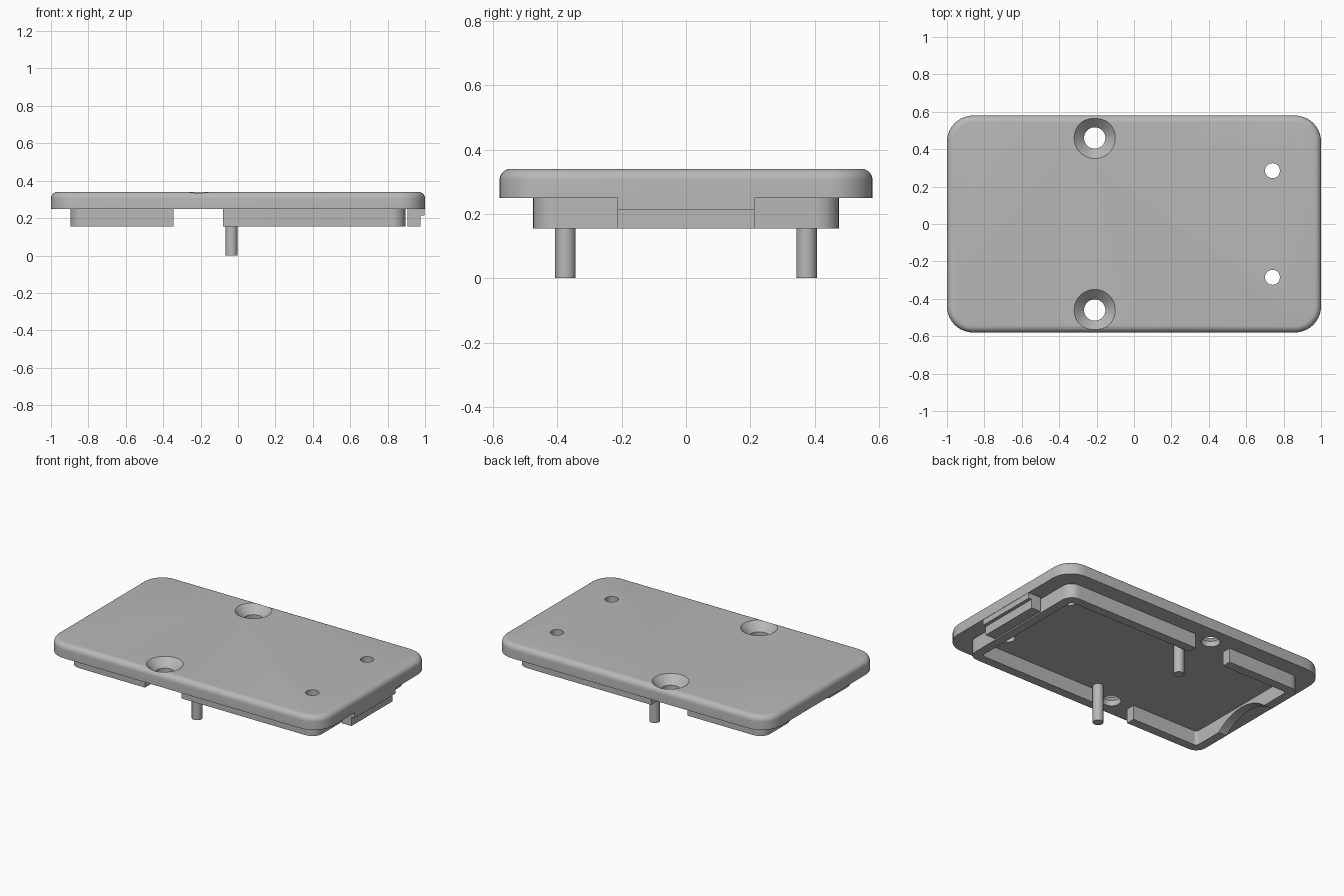
import bpy, bmesh, math
from math import cos, sin, pi

cube = bpy.data.objects.get("Cube")
if cube:
    bpy.data.objects.remove(cube, do_unlink=True)

grey = bpy.data.materials.new("light grey")
grey.use_nodes = True
colour = (0.48, 0.48, 0.48, 1)
grey.diffuse_color = colour
grey.node_tree.nodes["Principled BSDF"].inputs["Base Color"].default_value = colour


def make_object(name, bm):
    bmesh.ops.recalc_face_normals(bm, faces=bm.faces)
    mesh = bpy.data.meshes.new(name)
    bm.to_mesh(mesh)
    bm.free()
    mesh.materials.append(grey)
    obj = bpy.data.objects.new(name, mesh)
    bpy.context.collection.objects.link(obj)
    return obj


def loft(name, rings):
    """Skin a stack of equal-length rings and cap both ends."""
    bm = bmesh.new()
    loops = [[bm.verts.new(p) for p in ring] for ring in rings]
    for low, high in zip(loops, loops[1:]):
        for i in range(len(low)):
            j = (i + 1) % len(low)
            bm.faces.new((low[i], low[j], high[j], high[i]))
    bm.faces.new(loops[0])
    bm.faces.new(loops[-1])
    return make_object(name, bm)


def rounded_ring(hx, hy, r, z, steps=10):
    ring = []
    for k, (sx, sy) in enumerate([(1, 1), (-1, 1), (-1, -1), (1, -1)]):
        for i in range(steps + 1):
            a = (k + i / steps) * pi / 2
            ring.append((sx * (hx - r) + r * cos(a), sy * (hy - r) + r * sin(a), z))
    return ring


def lathe(name, x, y, profile, n=48):
    """Upright turned shape from (radius, height) pairs."""
    return loft(name, [[(x + r * cos(2 * pi * i / n), y + r * sin(2 * pi * i / n), z)
                        for i in range(n)] for r, z in profile])


def box(name, x0, x1, y0, y1, z0, z1):
    return loft(name, [[(x0, y0, z), (x1, y0, z), (x1, y1, z), (x0, y1, z)]
                       for z in (z0, z1)])


def cut(target, cutter):
    cutter.hide_render = True
    mod = target.modifiers.new("cut", "BOOLEAN")
    mod.operation, mod.solver, mod.object = "DIFFERENCE", "EXACT", cutter
    bpy.ops.object.select_all(action="DESELECT")
    bpy.context.view_layer.objects.active = target
    target.select_set(True)
    bpy.ops.object.modifier_apply(modifier=mod.name)
    bpy.data.objects.remove(cutter, do_unlink=True)


TOP, UNDER, RIM = 0.34, 0.25, 0.155

# Cover plate with a rounded upper edge
FILLET = 0.035
rings = [rounded_ring(1, 0.58, 0.14, UNDER)]
for i in range(7):
    a = i / 6 * pi / 2
    d = FILLET * (1 - cos(a))
    rings.append(rounded_ring(1 - d, 0.58 - d, 0.14 - d, TOP - FILLET + FILLET * sin(a)))
plate = loft("cover_plate", rings)

# Countersunk screw holes and small round holes
for side in (-1, 1):
    cut(plate, lathe("screw_cutter", -0.21, side * 0.46,
                     [(0.057, 0.2), (0.057, 0.287), (0.11, TOP), (0.11, 0.4)]))
    cut(plate, lathe("hole_cutter", 0.74, side * 0.285, [(0.04, 0.2), (0.04, 0.4)]))

# Locating rim below the plate
rim = loft("locating_rim", [rounded_ring(0.895, 0.475, 0.07, z) for z in (RIM, UNDER + 0.005)])
cut(rim, loft("inner_cutter", [rounded_ring(0.835, 0.415, 0.02, z) for z in (0.1, 0.3)]))
cut(rim, box("gap_cutter", -0.345, -0.08, -0.6, 0.6, 0.1, 0.3))

# Arched notch in the right end of the rim
RADIUS, RISE = 0.316, 0.08
cut(rim, loft("arch_cutter", [[(x, RADIUS * cos(2 * pi * i / 96),
                                RIM + RISE - RADIUS + RADIUS * sin(2 * pi * i / 96))
                               for i in range(96)] for x in (-1, -0.8)]))

# Stepped tab at the left end
latch = [(0.905, RIM), (0.975, RIM), (0.975, 0.213), (0.998, 0.213),
         (0.998, UNDER + 0.005), (0.905, UNDER + 0.005)]
tab = loft("end_tab", [[(x, y, z) for x, z in latch] for y in (-0.213, 0.213)])

# Support pins
pins = [lathe(name, -0.035, y, [(0.032, 0), (0.032, UNDER + 0.005)], 32)
        for name, y in (("front_pin", -0.375), ("back_pin", 0.375))]

bpy.ops.object.select_all(action="DESELECT")
for obj in [plate, rim, tab] + pins:
    obj.select_set(True)
bpy.context.view_layer.objects.active = plate
bpy.ops.object.shade_smooth_by_angle(angle=math.radians(30))
